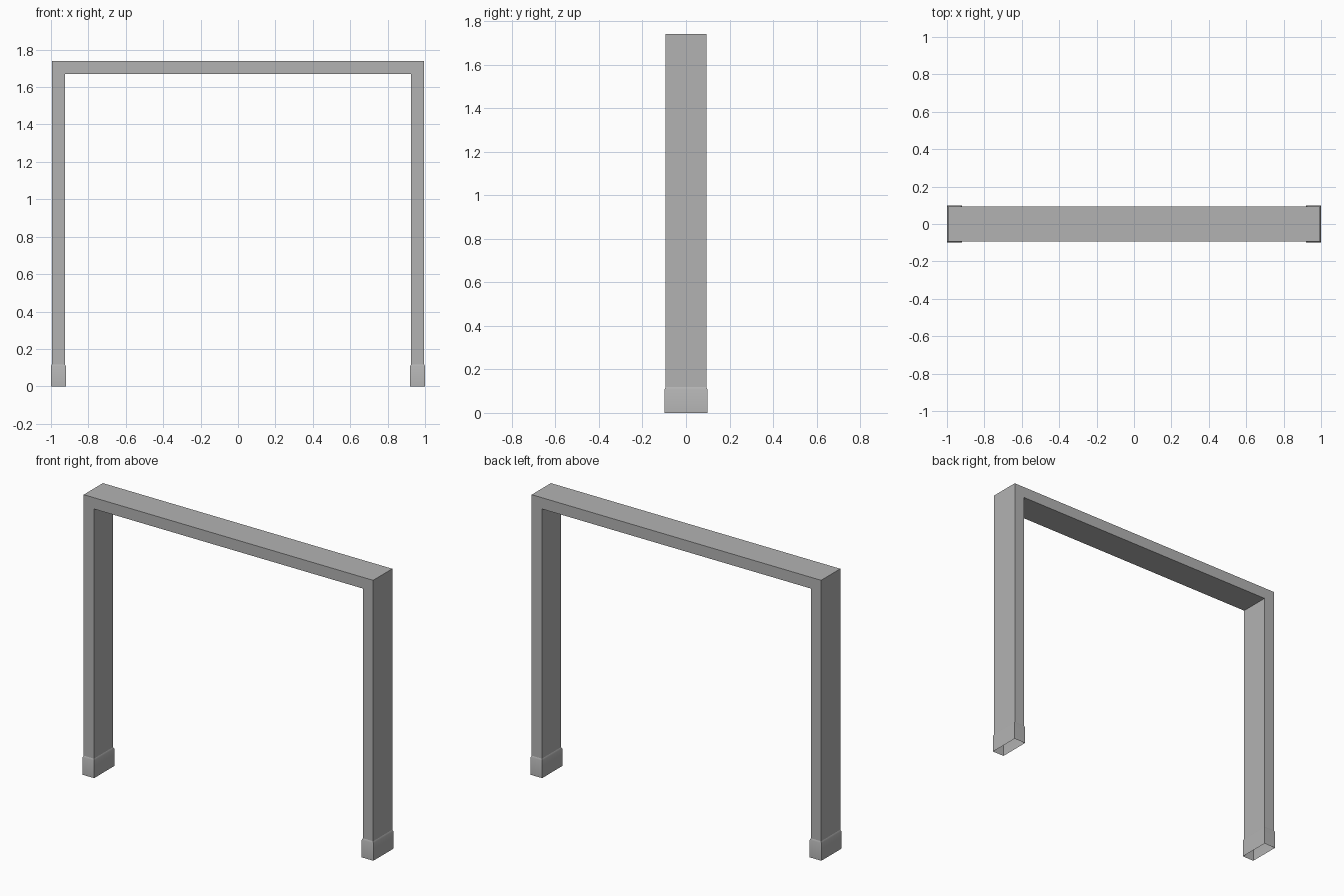
import bpy
import bmesh
import math

if "Cube" in bpy.data.objects:
    bpy.data.objects.remove(bpy.data.objects["Cube"], do_unlink=True)

# Outer and inner half widths, depth and heights of the frame
OUT, INN, DEPTH = 0.995, 0.925, 0.094
TOP, UNDER, FOOT = 1.74, 1.67, 0.118
LIP = 0.005

grey = bpy.data.materials.new("light grey")
grey.use_nodes = True
colour = (0.45, 0.45, 0.45, 1)
grey.diffuse_color = colour
grey.node_tree.nodes["Principled BSDF"].inputs["Base Color"].default_value = colour


def finish(name, bm):
    bmesh.ops.recalc_face_normals(bm, faces=bm.faces)
    mesh = bpy.data.meshes.new(name)
    bm.to_mesh(mesh)
    bm.free()
    mesh.materials.append(grey)
    obj = bpy.data.objects.new(name, mesh)
    bpy.context.collection.objects.link(obj)
    return obj


# Frame: arch profile extruded in depth, hollow and open under each leg
bm = bmesh.new()
profile = [(-OUT, FOOT), (-OUT, TOP), (OUT, TOP), (OUT, FOOT),
           (INN, FOOT), (INN, UNDER), (-INN, UNDER), (-INN, FOOT)]
face = bm.faces.new([bm.verts.new((x, -DEPTH, z)) for x, z in profile])
result = bmesh.ops.extrude_face_region(bm, geom=[face], use_keep_orig=True)
moved = [v for v in result["geom"] if isinstance(v, bmesh.types.BMVert)]
bmesh.ops.translate(bm, verts=moved, vec=(0, 2 * DEPTH, 0))
bmesh.ops.recalc_face_normals(bm, faces=bm.faces)
ends = [f for f in bm.faces if all(abs(v.co.z - FOOT) < 1e-4 for v in f.verts)]
bmesh.ops.delete(bm, geom=ends, context="FACES_ONLY")
finish("frame", bm)


# Feet: open sleeves, slightly wider than the legs, with a sloped top lip
def make_foot(name, side):
    bm = bmesh.new()
    rings = []
    for z, grow in ((0, LIP), (FOOT - 0.01, LIP), (FOOT, 0)):
        a, b, d = INN - grow, OUT + grow, DEPTH + grow
        corners = [(a, -d), (b, -d), (b, d), (a, d)]
        rings.append([bm.verts.new((side * x, y, z)) for x, y in corners])
    for low, high in zip(rings, rings[1:]):
        for i in range(4):
            j = (i + 1) % 4
            bm.faces.new((low[i], low[j], high[j], high[i]))
    # An open sleeve needs its outward side set from the leg centre
    bm.normal_update()
    middle = side * (INN + OUT) / 2
    for f in bm.faces:
        c = f.calc_center_median()
        if f.normal.x * (c.x - middle) + f.normal.y * c.y < 0:
            f.normal_flip()
    obj = finish(name, bm)
    bpy.ops.object.select_all(action="DESELECT")
    obj.select_set(True)
    bpy.context.view_layer.objects.active = obj
    bpy.ops.object.shade_smooth_by_angle(angle=math.radians(50))


make_foot("left_foot", 1)
make_foot("right_foot", -1)
